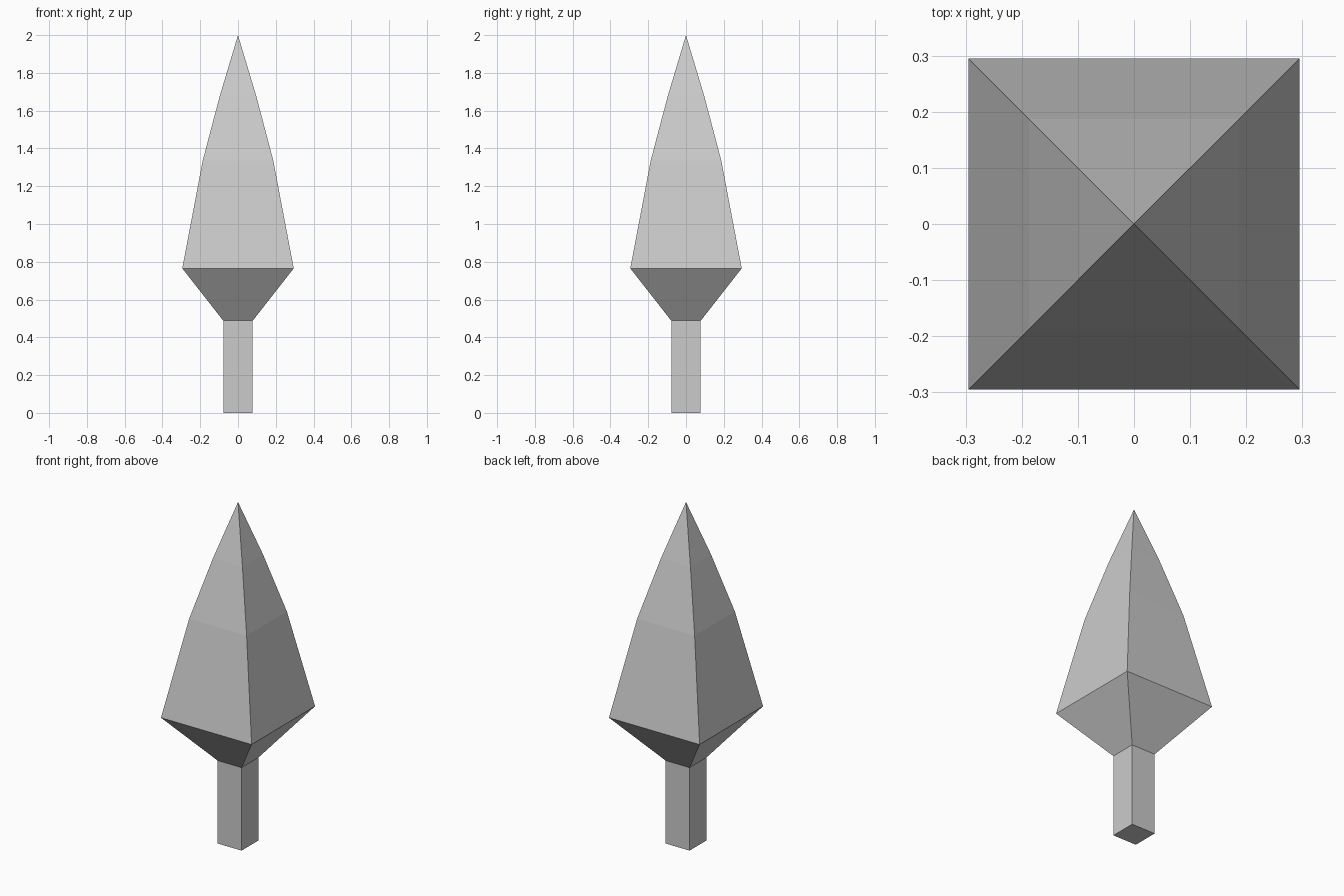
import bpy, bmesh

if "Cube" in bpy.data.objects:
    bpy.data.objects.remove(bpy.data.objects["Cube"])


def square_loft(name, profile):
    """Square rings (half width, height) joined bottom to top; a zero width makes a tip."""
    bm = bmesh.new()
    rings = []
    for r, z in profile:
        corners = [(-r, -r), (r, -r), (r, r), (-r, r)] if r > 0 else [(0, 0)]
        rings.append([bm.verts.new((x, y, z)) for x, y in corners])
    bm.faces.new(rings[0][::-1])
    for low, high in zip(rings, rings[1:]):
        for i in range(4):
            j = (i + 1) % 4
            top = [high[j], high[i]] if len(high) == 4 else [high[0]]
            bm.faces.new([low[i], low[j]] + top)
    if len(rings[-1]) == 4:
        bm.faces.new(rings[-1])
    mesh = bpy.data.meshes.new(name)
    bm.to_mesh(mesh)
    bm.free()
    obj = bpy.data.objects.new(name, mesh)
    bpy.context.collection.objects.link(obj)
    return obj


# Square stem
square_loft("trunk", [(0.078, 0), (0.078, 0.488)])

# Faceted crown: flares out, then tapers to a point
square_loft("crown", [(0.078, 0.488), (0.295, 0.765), (0.187, 1.335),
                      (0.096, 1.68), (0, 2.0)])
